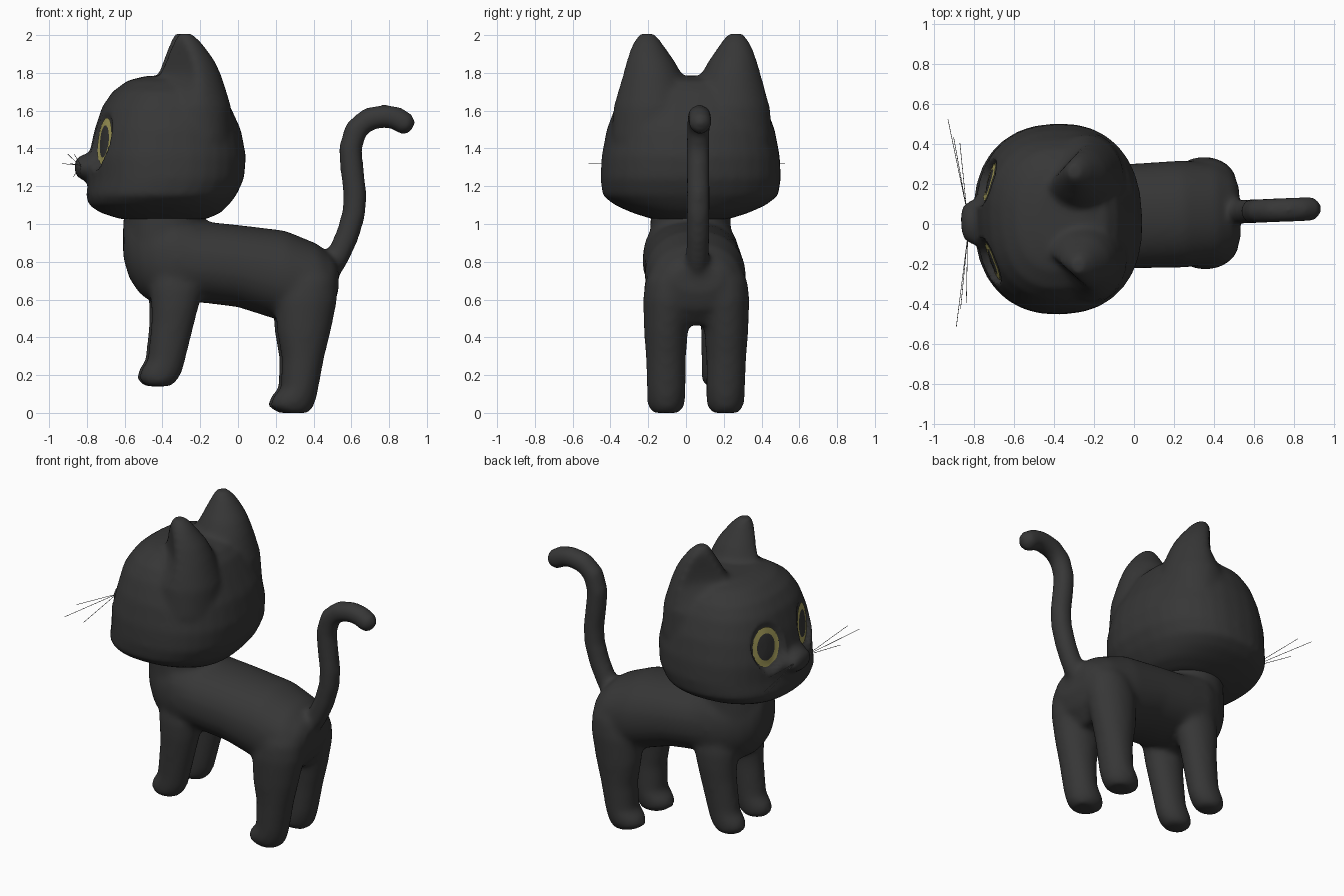
import bpy, bmesh, math
from mathutils import Vector, Matrix
from mathutils.bvhtree import BVHTree

if "Cube" in bpy.data.objects:
    bpy.data.objects.remove(bpy.data.objects["Cube"])


def material(name, rgb):
    m = bpy.data.materials.new(name)
    m.diffuse_color = (*rgb, 1)
    m.use_nodes = True
    m.node_tree.nodes["Principled BSDF"].inputs["Base Color"].default_value = m.diffuse_color
    return m


FUR = material("charcoal fur", (0.038, 0.038, 0.038))
IRIS = material("yellow iris", (0.40, 0.36, 0.11))
WHISKER = material("whisker grey", (0.2, 0.2, 0.2))
# the whole cat is turned very slightly off the x axis
PLACE = Matrix.Translation((0, 0.04, 0)) @ Matrix.Rotation(math.radians(2.3), 4, 'Z')
EYE_Y, EYE_Z, EYE_W, EYE_H = 0.195, 1.437, 0.095, 0.125


def loft(bm, rings, power=2.0, n=32):
    """Skin closed superelliptic rings given as (centre, u axis, v axis)."""
    def sp(t):
        return math.copysign(abs(t) ** (2 / power), t)
    loops = []
    for c, u, v in rings:
        loops.append([bm.verts.new(Vector(c) + Vector(u) * sp(math.cos(a)) + Vector(v) * sp(math.sin(a)))
                      for a in (2 * math.pi * i / n for i in range(n))])
    faces = [bm.faces.new(loops[0]), bm.faces.new(loops[-1])]
    for a, b in zip(loops, loops[1:]):
        for i in range(n):
            j = (i + 1) % n
            faces.append(bm.faces.new((a[i], a[j], b[j], b[i])))
    bmesh.ops.recalc_face_normals(bm, faces=faces)
    return [v for l in loops for v in l]


def flat_rings(rows):
    """Horizontal rings from rows of (z, x0, x1, y centre, y half width)."""
    return [(((x0 + x1) / 2, yc, z), ((x1 - x0) / 2, 0, 0), (0, h, 0)) for z, x0, x1, yc, h in rows]


def finish(bm, name, mats):
    me = bpy.data.meshes.new(name)
    bm.to_mesh(me)
    bm.free()
    for m in mats:
        me.materials.append(m)
    ob = bpy.data.objects.new(name, me)
    bpy.context.collection.objects.link(ob)
    return ob


def fuse(ob, iterations):
    """Merge the overlapping volumes into one soft skin."""
    r = ob.modifiers.new("fuse", 'REMESH')
    r.mode, r.voxel_size, r.use_smooth_shade = 'VOXEL', 0.017, True
    s = ob.modifiers.new("soften", 'SMOOTH')
    s.factor, s.iterations = 0.5, iterations
    bpy.context.view_layer.objects.active = ob
    for m in ("fuse", "soften"):
        bpy.ops.object.modifier_apply(modifier=m)
    for p in ob.data.polygons:
        p.use_smooth = True


# ---- head with ears and muzzle
bm = bmesh.new()
loft(bm, flat_rings([
    (1.025, -0.62, -0.17, 0, 0.20), (1.06, -0.73, -0.09, 0, 0.31), (1.10, -0.79, -0.05, 0, 0.40),
    (1.15, -0.805, -0.01, 0, 0.465), (1.24, -0.79, 0.032, 0, 0.478), (1.36, -0.79, 0.042, 0, 0.472),
    (1.50, -0.76, 0.015, 0, 0.445), (1.62, -0.72, -0.04, 0, 0.40), (1.70, -0.665, -0.08, 0, 0.35),
    (1.76, -0.585, -0.14, 0, 0.26), (1.785, -0.48, -0.25, 0, 0.15)]), power=2.35)
for s in (1, -1):
    ear = loft(bm, flat_rings([
        (1.30, -0.40, -0.08, 0.20 * s, 0.20), (1.45, -0.42, -0.035, 0.20 * s, 0.228),
        (1.62, -0.44, -0.045, 0.205 * s, 0.212), (1.72, -0.45, -0.075, 0.21 * s, 0.187),
        (1.79, -0.43, -0.098, 0.213 * s, 0.162), (1.86, -0.395, -0.13, 0.22 * s, 0.132),
        (1.92, -0.37, -0.172, 0.23 * s, 0.10), (1.97, -0.345, -0.212, 0.234 * s, 0.07),
        (2.008, -0.325, -0.255, 0.234 * s, 0.04)]))
    # press in the outer front of the ear to form its opening
    d = Vector((-1, s, 0)).normalized()
    for v in ear:
        over = (v.co - Vector((-0.27, 0.235 * s, 0))).dot(d) - 0.065
        if over > 0:
            v.co -= d * over * min(1, max(0, (v.co.z - 1.60) / 0.2))
loft(bm, [((x, 0, 1.30), (0, 0.11 * r, 0), (0, 0, 0.068 * r)) for x, r in
          ((-0.70, 1.1), (-0.78, 1.08), (-0.82, 1.0), (-0.85, 0.8), (-0.865, 0.5))])
head = finish(bm, "head", [FUR])
fuse(head, 10)
# shallow eye sockets, deeper at the bottom so that the eyes stand upright
for v in head.data.vertices:
    if v.co.x < -0.5:
        k = math.hypot((abs(v.co.y) - EYE_Y) / EYE_W, (v.co.z - EYE_Z) / EYE_H)
        v.co.x += (0.034 - 0.14 * (v.co.z - EYE_Z)) * min(1, max(0, (1.25 - k) / 0.25))

# ---- body, neck, legs and tail
bm = bmesh.new()
loft(bm, [((x, 0, (a + b) / 2), (0, h, 0), (0, 0, (b - a) / 2)) for x, a, b, h in (
    (0.53, 0.64, 0.78, 0.13), (0.50, 0.55, 0.83, 0.195), (0.42, 0.46, 0.895, 0.25),
    (0.25, 0.48, 0.965, 0.268), (0.0, 0.56, 0.995, 0.262), (-0.2, 0.585, 1.015, 0.262),
    (-0.35, 0.56, 1.08, 0.255), (-0.45, 0.58, 1.08, 0.222), (-0.52, 0.63, 1.07, 0.178),
    (-0.575, 0.71, 1.06, 0.125), (-0.608, 0.82, 1.02, 0.07))], power=2.15)
loft(bm, flat_rings([(0.80, -0.595, -0.2, 0, 0.22), (0.95, -0.605, -0.18, 0, 0.215),
                     (1.10, -0.605, -0.18, 0, 0.21)]))
for s in (1, -1):
    loft(bm, flat_rings([
        (0.80, 0.27, 0.48, 0.12 * s, 0.10), (0.70, 0.22, 0.52, 0.14 * s, 0.13),
        (0.60, 0.19, 0.52, 0.15 * s, 0.132),
        (0.43, 0.20, 0.485, 0.16 * s, 0.116), (0.29, 0.225, 0.45, 0.16 * s, 0.106),
        (0.13, 0.22, 0.42, 0.157 * s, 0.103), (0.08, 0.175, 0.41, 0.157 * s, 0.103),
        (0.035, 0.165, 0.395, 0.157 * s, 0.096), (0.0, 0.22, 0.37, 0.157 * s, 0.07)]))
    loft(bm, flat_rings([
        (0.76, -0.47, -0.22, 0.13 * s, 0.10), (0.66, -0.475, -0.19, 0.14 * s, 0.11),
        (0.56, -0.465, -0.215, 0.147 * s, 0.102), (0.48, -0.465, -0.235, 0.147 * s, 0.095),
        (0.28, -0.485, -0.285, 0.143 * s, 0.086), (0.22, -0.525, -0.30, 0.143 * s, 0.086),
        (0.175, -0.53, -0.325, 0.143 * s, 0.083), (0.14, -0.49, -0.36, 0.143 * s, 0.06)]))
path = [Vector((x, 0, z)) for x, z in (
    (0.46, 0.72), (0.53, 0.83), (0.58, 0.94), (0.615, 1.06), (0.62, 1.16), (0.605, 1.28), (0.595, 1.40),
    (0.625, 1.50), (0.69, 1.555), (0.78, 1.572), (0.84, 1.56), (0.895, 1.525), (0.925, 1.505))]
rings = []
for i, p in enumerate(path):
    t = (path[min(i + 1, len(path) - 1)] - path[max(i - 1, 0)]).normalized()
    r = 0.03 if i == len(path) - 1 else 0.063
    rings.append((p, (0, r, 0), Vector((-t.z, 0, t.x)) * r))
loft(bm, rings, n=16)
body = finish(bm, "body", [FUR])
fuse(body, 12)

# ---- eyes: thin plates laid in the sockets, pupil inside a yellow ring
tree = BVHTree.FromPolygons([v.co for v in head.data.vertices],
                            [tuple(p.vertices) for p in head.data.polygons])
N = 32
for side, s in (("left", -1), ("right", 1)):
    bm = bmesh.new()

    def on_face(k, a):
        y, z = s * EYE_Y + EYE_W * k * math.cos(a), EYE_Z + EYE_H * k * math.sin(a)
        hit = tree.ray_cast(Vector((-2, y, z)), Vector((1, 0, 0)))[0]
        return bm.verts.new(hit + Vector((-0.007, 0.003 * s, 0)))

    loops = [[on_face(k, 2 * math.pi * i / N) for i in range(N)] for k in (0.02, 0.35, 0.68, 0.84, 1.0)]
    bm.faces.new(loops[0])
    for row, (a, b) in enumerate(zip(loops, loops[1:])):
        for i in range(N):
            j = (i + 1) % N
            bm.faces.new((a[i], a[j], b[j], b[i])).material_index = int(row >= 2)
    bmesh.ops.recalc_face_normals(bm, faces=bm.faces)
    if sum((f.normal.x for f in bm.faces)) > 0:
        bmesh.ops.reverse_faces(bm, faces=bm.faces)
    eye = finish(bm, side + "_eye", [FUR, IRIS])
    for p in eye.data.polygons:
        p.use_smooth = True

# ---- whiskers
bm = bmesh.new()
for s in (1, -1):
    for x, y, z in ((-0.91, 0.52, 1.32), (-0.885, 0.43, 1.37), (-0.855, 0.40, 1.25)):
        a, b = Vector((-0.835, 0.07 * s, 1.31)), Vector((x, y * s, z))
        loft(bm, [(p, (0.0015, 0, 0), (0, 0, 0.0015)) for p in (a, b)], n=6)
finish(bm, "whiskers", [WHISKER])

# ---- turn everything into place
for ob in bpy.data.objects:
    ob.data.transform(PLACE)
